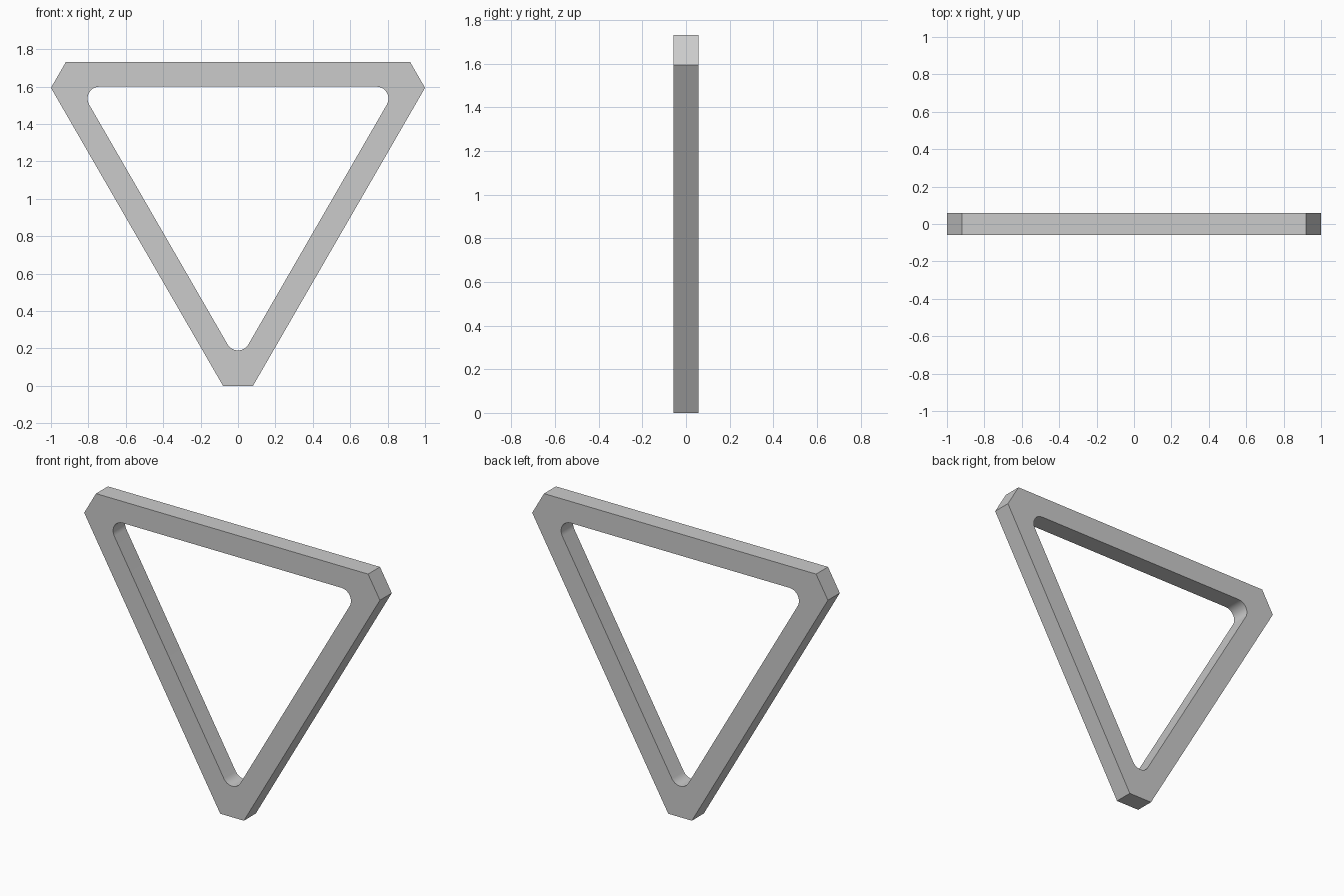
import bpy, bmesh
from math import sin, cos, radians, sqrt

if "Cube" in bpy.data.objects:
    bpy.data.objects.remove(bpy.data.objects["Cube"])

HALF_DEPTH = 0.0575
CENTRE_Z = 1.1085
ARC_STEPS = 10


def add_loop(bm, pts):
    verts = [bm.verts.new((x, -HALF_DEPTH, z)) for x, z in pts]
    return [bm.edges.new((v, verts[(i + 1) % len(verts)])) for i, v in enumerate(verts)]


# Outer outline: triangle pointing down with clipped corners
outer = [(-0.08, 0), (0.08, 0), (1, 1.5935), (0.92, 1.732), (-0.92, 1.732), (-1, 1.5935)]

# Opening: inset triangle with rounded corners
r = 0.064
corner = 2 * (0.4915 - r)   # distance from centre to each fillet centre
inner = []
for mid in (-90, 30, 150):
    cx = corner * cos(radians(mid))
    cz = CENTRE_Z + corner * sin(radians(mid))
    for i in range(ARC_STEPS + 1):
        a = radians(mid - 60 + 120 * i / ARC_STEPS)
        inner.append((cx + r * cos(a), cz + r * sin(a)))

# Fill between the outlines and extrude to thickness
bm = bmesh.new()
edges = add_loop(bm, outer) + add_loop(bm, inner)
bmesh.ops.triangle_fill(bm, edges=edges, use_beauty=True)
ext = bmesh.ops.extrude_face_region(bm, geom=bm.faces[:], use_keep_orig=True)
new_verts = [g for g in ext["geom"] if isinstance(g, bmesh.types.BMVert)]
bmesh.ops.translate(bm, verts=new_verts, vec=(0, 2 * HALF_DEPTH, 0))
bmesh.ops.recalc_face_normals(bm, faces=bm.faces[:])

mesh = bpy.data.meshes.new("triangle_frame")
bm.to_mesh(mesh)
bm.free()
frame = bpy.data.objects.new("triangle_frame", mesh)
bpy.context.collection.objects.link(frame)

# Smooth the rounded inner corners, keep other edges sharp
bpy.context.view_layer.objects.active = frame
frame.select_set(True)
bpy.ops.object.shade_smooth_by_angle(angle=radians(30))
